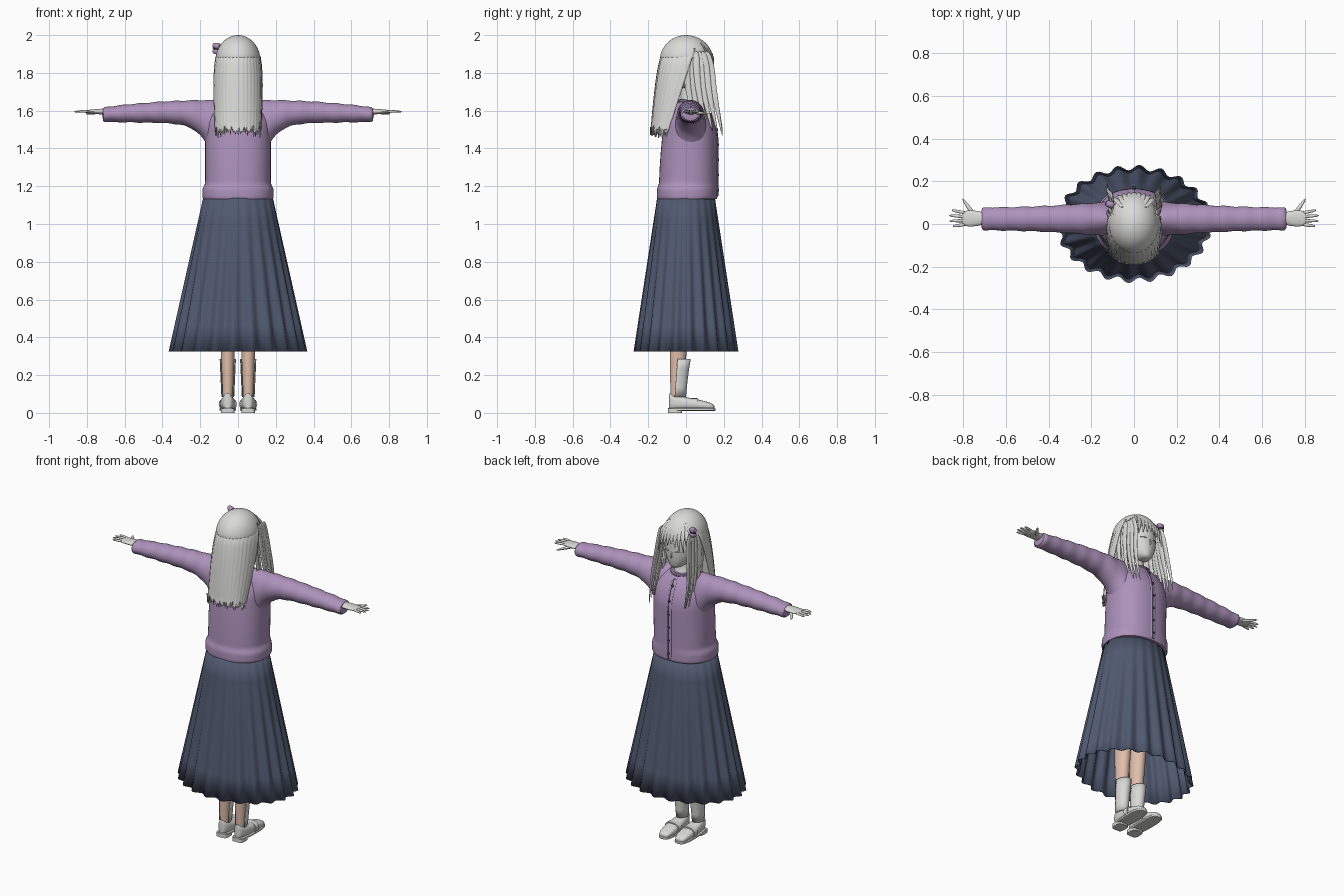
import bpy, bmesh, math, random
from math import sin, cos, pi
from mathutils import Vector

random.seed(4)
if "Cube" in bpy.data.objects:
    bpy.data.objects.remove(bpy.data.objects["Cube"])


def material(name, *rgb):
    made = bpy.data.materials.new(name)
    made.use_nodes = True
    made.diffuse_color = (*rgb, 1)
    shader = next(node for node in made.node_tree.nodes if node.type == 'BSDF_PRINCIPLED')
    shader.inputs["Base Color"].default_value = (*rgb, 1)
    return made


pale = material("pale grey", .7, .7, .68)
skin = material("skin", .75, .52, .41)
lilac = material("lilac wool", .42, .29, .5)
navy = material("navy cloth", .08, .1, .16)
dark = material("dark violet", .07, .06, .1)


def steps(count):
    """Even fractions from nought to one."""
    return [index / count for index in range(count + 1)]


def surface(name, rows, colour, wrap=True, caps=True, smooth=0, thick=0):
    """Join equal rows of points into a skin."""
    bm = bmesh.new()
    grid = [[bm.verts.new(point) for point in row] for row in rows]
    for low, high in zip(grid, grid[1:]):
        lower, upper = list(zip(low, low[1:])), list(zip(high, high[1:]))
        if wrap:
            lower.append((low[-1], low[0]))
            upper.append((high[-1], high[0]))
        for (a, b), (d, c) in zip(lower, upper):
            bm.faces.new((a, b, c, d))
    if wrap and caps:
        bm.faces.new(grid[0])
        bm.faces.new(grid[-1])
    bmesh.ops.recalc_face_normals(bm, faces=bm.faces)
    mesh = bpy.data.meshes.new(name)
    bm.to_mesh(mesh)
    bm.free()
    mesh.materials.append(colour)
    part = bpy.data.objects.new(name, mesh)
    bpy.context.collection.objects.link(part)
    if thick:
        part.modifiers.new("Thickness", 'SOLIDIFY').thickness = thick
    if smooth:
        subdivision = part.modifiers.new("Smooth", 'SUBSURF')
        subdivision.levels = subdivision.render_levels = smooth
    bpy.ops.object.select_all(action='DESELECT')
    part.select_set(True)
    bpy.context.view_layer.objects.active = part
    bpy.ops.object.shade_smooth_by_angle(angle=math.radians(50))


def oval(middle, across, along, square=1, count=28):
    """Rounded cross-section; a lower square value gives fuller corners."""
    ring = []
    for index in range(count):
        turn = math.tau * index / count
        a = math.copysign(abs(cos(turn)) ** square, cos(turn))
        b = math.copysign(abs(sin(turn)) ** square, sin(turn))
        ring.append(Vector(middle) + Vector(across) * a + Vector(along) * b)
    return ring


def level(z, width, back, front, x=0, square=1):
    """Horizontal cross-section."""
    return oval((x, (back + front) / 2, z), (width, 0, 0), (0, (front - back) / 2, 0), square)


def strand(name, path, colour, wide, width, thick, tip=.1, smooth=1):
    """Sweep an oval along a path, narrowing towards its end."""
    points = [Vector(point) for point in path]
    last = len(points) - 1
    rows = []
    for index, point in enumerate(points):
        heading = (points[min(index + 1, last)] - points[max(index - 1, 0)]).normalized()
        across = Vector(wide)
        across = (across - heading * across.dot(heading)).normalized()
        size = 1 - (1 - tip) * (index / last) ** 3
        rows.append(oval(point, across * width * size, heading.cross(across) * thick * size, count=8))
    surface(name, rows, colour, smooth=smooth)


X, Y, Z = Vector((1, 0, 0)), Vector((0, 1, 0)), Vector((0, 0, 1))

# Pleated skirt
rows = []
for u in steps(6):
    ring = []
    for turn in range(176):
        angle = math.tau * turn / 176
        pleat = .013 * u * sin(22 * angle)
        ring.append(((.18 + .175 * u + pleat) * cos(angle), (.15 + .115 * u + pleat) * sin(angle), 1.16 - .835 * u))
    rows.append(ring)
surface("skirt", rows, navy, caps=False, thick=.005)


# Cardigan body with a wider ribbed hem
def chest(z):
    return .166 - 2.2 * max(0, z - 1.45) ** 2


rows = [level(1.13, .17, -.14, .15)]
for u in steps(26):
    z = 1.13 + .52 * u
    rib = .015 if z < 1.2 else 0
    back = .11 * u ** 2 * .4 - .145 + 2 * max(0, z - 1.5) ** 2 - rib * .7
    rows.append(level(z, .175 + rib - 6 * max(0, z - 1.52) ** 2, back, chest(z) + rib * .1, square=.87))
surface("cardigan_body", rows, lilac, smooth=1)

# Button band, buttons and collar
front = [1.14 + .48 * u for u in steps(12)]
strand("placket", [(0, chest(z), z) for z in front], lilac, X, .018, .004, tip=1)
strand("placket_seam", [(.004, chest(z) + .003, z) for z in front], dark, X, .002, .003, tip=1)
for z in front[1::2]:
    strand("button", [(0, chest(z), z), (0, chest(z) + .009, z)], dark, X, .008, .008, tip=.8, smooth=0)
bpy.ops.mesh.primitive_torus_add(major_radius=.066, minor_radius=.009, location=(0, .024, 1.645),
                                 rotation=(-.15, 0, 0), major_segments=32, minor_segments=8)
collar = bpy.context.object
collar.name = "collar"
collar.data.materials.append(lilac)
bpy.ops.object.shade_smooth_by_angle()

# Neck, head and face
surface("neck", [level(1.63 + .14 * u, .04 + .02 * (1 - u) ** 4, -.03, .06 + .02 * (1 - u) ** 4)
                 for u in steps(6)], pale)
rows = []
for u in steps(16):
    swell = sin(pi * (.03 + .94 * u))
    rows.append(level(1.687 + .25 * u, .1 * swell ** .6, .085 - .185 * swell ** .7, .085 + .058 * swell ** .2))
surface("head", rows, pale, smooth=1)
strand("nose", [(0, .138, 1.8), (0, .149, 1.768), (0, .138, 1.758)], pale, X, .006, .006, tip=.5)

# Hair crown
rows = []
for u in steps(10):
    ring = cos(u * 1.52)
    rows.append(level(1.865 + .135 * sin(u * 1.52), .12 * ring, -.14 * ring, .146 * ring))
surface("hair_crown", rows, pale, smooth=1)

# Long back hair with ragged ends
columns = steps(56)
ragged = [random.uniform(0, .035) + .035 * (index % 2) for index in range(len(columns))]
rows = []
for u in steps(10):
    width, edge, back = .098 + .032 * sin(2.4 * u ** .5), .05 - .155 * u, -.1 - .09 * u ** .4
    row = []
    for v, lift in zip(columns, ragged):
        lock = 1 + .012 * sin(v * 118)
        row.append((width * lock * cos(pi * v), edge - (edge - back) * lock * sin(pi * v) ** .85,
                    1.93 - .475 * u + (lift if u == 1 else 0)))
    rows.append(row)
surface("back_hair", rows, pale, wrap=False, thick=.006)

# Fringe, parted in the middle
for k in range(-4, 5):
    x = k * .021
    y = .148 - 3.5 * x * x
    drop = 1.835 - .004 * k * k + random.uniform(-.012, .008)
    strand("fringe_lock", [(x * .5, .075, 1.965), (x * .9, y - .018, 1.92), (x * 1.1, y, 1.875),
                           (x * 1.25, y - .002, drop)], pale, X, .017, .006)


def loafer_part(name, x, flare, low, top, square):
    """Shoe layer running from heel to toe."""
    rows = []
    for u in steps(14):
        t = .02 + .96 * u
        width = (.038 + .012 * t) * sin(pi * t) ** .5 * flare
        height = top(t) - low
        rows.append(oval((x, .03 - .126 * flare * cos(pi * t), low + height / 2), X * width, Z * height / 2, square))
    surface(name, rows, pale, smooth=1)


for side in (-1, 1):
    # Eyelid
    strand("eyelid", [(side * .02, .141, 1.797), (side * .04, .135, 1.804), (side * .062, .122, 1.798)],
           pale, Z, .004, .004, tip=.5)

    # Side hair; the front locks hang over the chest
    for u in steps(5):
        x = side * (.116 + random.uniform(-.004, .006))
        y = u * .135
        end = 1.6 - .14 * min(1, u * 1.6) + random.uniform(-.01, .025)
        strand("side_lock", [(side * .1, .02 + y * .6, 1.92), (x - side * .02 * u, y, 1.85), (x, y + .008, 1.72),
                             (x + side * .008, y + .035, 1.59), (x, y + .06, end)], pale, Y, .02, .007)

    # Sleeve with soft wrinkles
    rows = []
    for distance in steps(24):
        x = .06 + .66 * distance
        u = max(0, (x - .12) / .6)
        wrinkle = .003 * sin(40 * u)
        top = 1.657 - .04 * u * u + wrinkle
        bottom = 1.53 + .01 * u - .22 * (1 - u) ** 9 - wrinkle
        rows.append(oval((side * x, .024, (top + bottom) / 2), Y * (.054 + .028 * (1 - u) ** 2 + wrinkle),
                         Z * (top - bottom) / 2))
    surface("sleeve", rows, lilac, smooth=1)

    # Hand
    rows = []
    for u in steps(6):
        rows.append(oval((side * (.69 + .12 * u), .026, 1.595), Y * (.024 + .014 * sin(pi * u * .8)),
                         Z * (.018 - .01 * u)))
    surface("palm", rows, pale, smooth=1)
    for k in range(4):
        root, tip = .052 - .018 * k, .066 - .026 * k
        reach = .872 - .008 * (k - 1.4) ** 2
        strand("finger", [(side * .785, root, 1.596), (side * .83, (root + tip) / 2, 1.597),
                          (side * reach, tip, 1.594)], pale, Y, .009, .008, tip=.5)
    strand("thumb", [(side * .745, .04, 1.59), (side * .775, .075, 1.587), (side * .806, .122, 1.583)],
           pale, Y, .012, .01, tip=.4)

    # Leg and open-backed sock
    foot = side * .054
    rows = []
    for u in steps(8):
        middle, depth = .04 * u - .053, .027 + .04 * u ** .7
        rows.append(level(.08 + .8 * u, .026 + .03 * u ** .9, middle - depth, middle + depth, foot))
    surface("leg", rows, skin)
    rows = []
    for u in steps(4):
        middle, reach = .015 * u - .06, .06 + .01 * u * u
        rows.append([(foot + (.034 + .009 * u) * cos(pi * v), middle + reach * sin(pi * v) ** .8, .085 + .2 * u)
                     for v in steps(18)])
    surface("sock", rows, pale, wrap=False, thick=.005)

    # Loafer
    loafer_part("shoe_upper", foot, .96, .016, lambda t: .106 - .07 * t ** 1.3, .8)
    loafer_part("shoe_sole", foot, 1, .011, lambda t: .026, .4)
    surface("shoe_heel", [level(z, .036, -.095, -.02, foot, .5) for z in (0, .022)], pale)
    surface("shoe_strap", [oval((foot, y, .046), X * .048, Z * .032, .8) for y in (.03, .06)], pale)

# Rounded hair clip on one side
for lift, colour, size in ((-.017, lilac, .017), (.013, lilac, .02), (0, dark, .012)):
    strand("hair_clip", [(-.092, .085, 1.925 + lift), (-.115, .093, 1.93 + lift), (-.136, .1, 1.934 + lift)],
           colour, Y, size, size, tip=.7)
